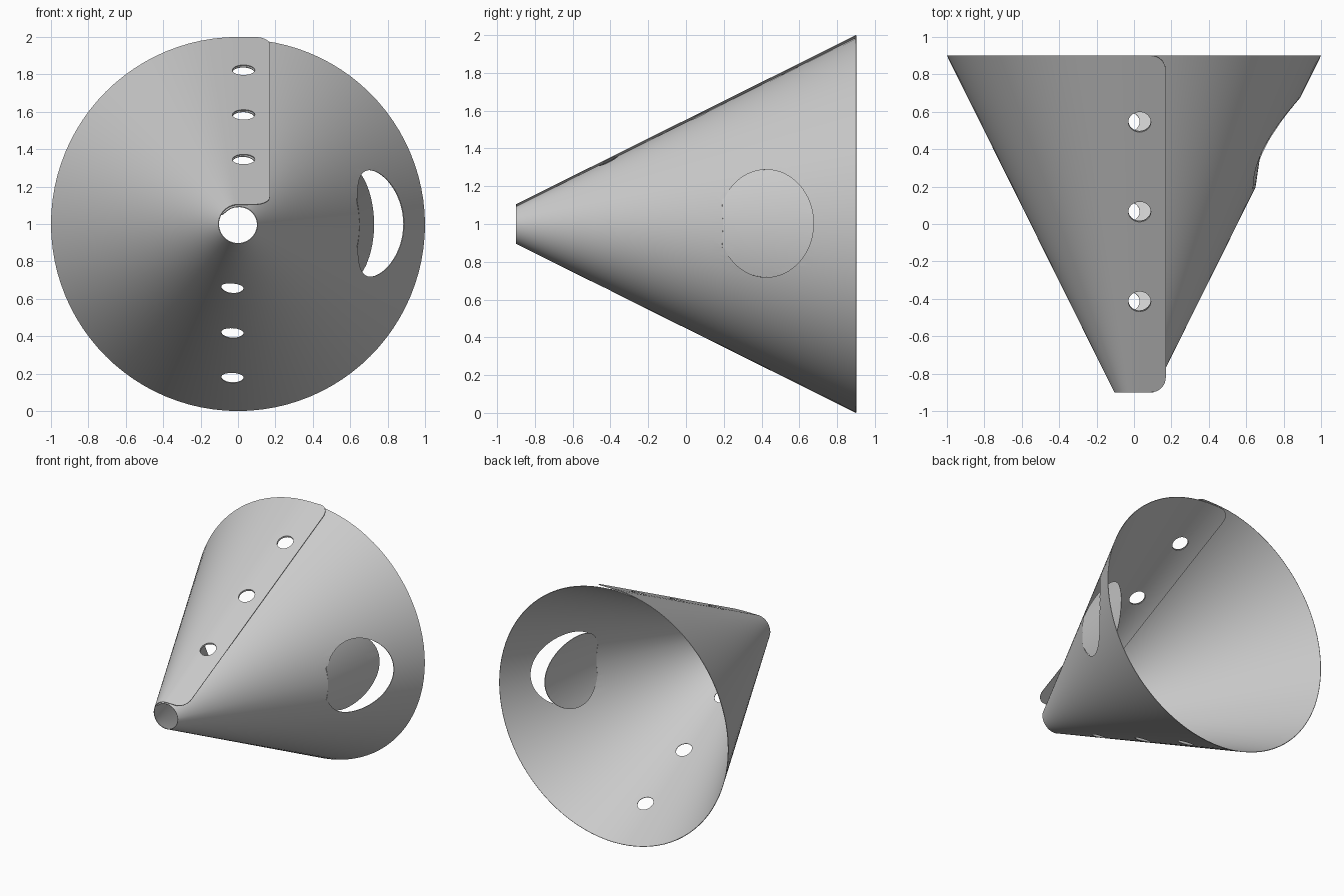
import bpy, bmesh, math
from mathutils import Matrix, Vector

cube = bpy.data.objects.get("Cube")
if cube:
    bpy.data.objects.remove(cube)

HALF, R_TIP, R_RIM = 0.9, 0.105, 1.0
SLOPE = math.atan((R_RIM - R_TIP) / (2 * HALF))
GAP, THICK, CORNER = 0.012, 0.004, 0.08

grey = bpy.data.materials.new("sheet_grey")
grey.use_nodes = True
grey.diffuse_color = (0.6, 0.6, 0.6, 1)
grey.node_tree.nodes["Principled BSDF"].inputs["Base Color"].default_value = (0.6, 0.6, 0.6, 1)


def radius(y):
    return R_TIP + (R_RIM - R_TIP) * (y + HALF) / (2 * HALF)


def tab_width(y, full):
    # Full width with rounded corners at both ends
    d = min(CORNER, HALF - abs(y))
    return full - CORNER + math.sqrt(max(0, CORNER**2 - (CORNER - d)**2))


def wrapped(angle, y):
    # Point on the cone, tucked slightly inward on the inner lap side
    r = radius(y) - GAP * min(1, max(0, 1 - angle / (math.pi / 2)))
    return Vector((r * math.sin(angle), y, 1 + r * math.cos(angle)))


def sheet_row(y):
    inner = tab_width(y, 0.15) / radius(y)
    row = [wrapped(-inner * (1 - i / 8), y) for i in range(8)]
    row += [wrapped(math.tau * i / 96, y) for i in range(97)]
    outer = tab_width(y, 0.17)
    row += [Vector((outer * i / 4, y, 1 + radius(y))) for i in range(1, 5)]
    return row


def add_object(name, bm):
    mesh = bpy.data.meshes.new(name)
    bm.to_mesh(mesh)
    bm.free()
    obj = bpy.data.objects.new(name, mesh)
    bpy.context.collection.objects.link(obj)
    return obj


def prism(name, outline, depth):
    # Closed outline in the y-z plane, extruded along x
    bm = bmesh.new()
    face = bm.faces.new([bm.verts.new(p) for p in outline])
    new = bmesh.ops.extrude_face_region(bm, geom=[face])["geom"]
    bmesh.ops.translate(bm, vec=(depth, 0, 0), verts=[v for v in new if isinstance(v, bmesh.types.BMVert)])
    bmesh.ops.recalc_face_normals(bm, faces=bm.faces)
    return add_object(name, bm)


def apply_modifiers(obj):
    graph = bpy.context.evaluated_depsgraph_get()
    mesh = bpy.data.meshes.new_from_object(obj.evaluated_get(graph))
    obj.modifiers.clear()
    obj.data = mesh


def cut(obj, cutter, operation):
    mod = obj.modifiers.new("cut", "BOOLEAN")
    mod.operation, mod.object, mod.solver = operation, cutter, "EXACT"
    apply_modifiers(obj)


# Rolled sheet with a flat outer lap and a wrapped inner lap
ends = [CORNER * (1 - math.cos(math.pi / 2 * i / 8)) for i in range(9)]
span = HALF - CORNER
rows = [-HALF + e for e in ends]
rows += [-span + 2 * span * i / 12 for i in range(1, 12)]
rows += [HALF - e for e in reversed(ends)]
bm = bmesh.new()
grid = [[bm.verts.new(p) for p in sheet_row(y)] for y in rows]
for low, high in zip(grid, grid[1:]):
    for i in range(len(low) - 1):
        bm.faces.new((low[i], low[i + 1], high[i + 1], high[i]))
cone = add_object("cone_sheet", bm)
solid = cone.modifiers.new("thickness", "SOLIDIFY")
solid.thickness, solid.offset = THICK, -1
apply_modifiers(cone)

# Side window and the flap cut from it
HINGE_Y = 0.195
outline = []
for i in range(64):
    t = math.tau * i / 64
    y = 0.425 + 0.25 * math.cos(t)
    if y > HINGE_Y + 0.005:
        outline.append((0.4, y, 1.003 + 0.285 * math.sin(t)))
    elif not outline or outline[-1][1] > HINGE_Y:
        outline.append((0.4, HINGE_Y, 1.003 + 0.125))
        outline.append((0.4, HINGE_Y, 1.003 - 0.125))
window = prism("window_cutter", outline, 0.8)
flap = cone.copy()
flap.data = cone.data.copy()
flap.name = "side_flap"
bpy.context.collection.objects.link(flap)
cut(flap, window, "INTERSECT")
cut(cone, window, "DIFFERENCE")
hinge = Vector((radius(HINGE_Y), HINGE_Y, 1))
flap.data.transform(Matrix.Translation(hinge) @ Matrix.Rotation(math.radians(18), 4, "Z")
                    @ Matrix.Translation(-hinge))

# Rows of round holes, above and below
cutters = [window]
for side in (1, -1):
    for y in (0.545, 0.065, -0.415):
        bm = bmesh.new()
        bmesh.ops.create_cone(bm, cap_ends=True, segments=32, radius1=0.06, radius2=0.06, depth=0.2)
        bmesh.ops.transform(bm, verts=bm.verts, matrix=Matrix.Translation((0.03 * side, y, 1 + side * radius(y)))
                            @ Matrix.Rotation(side * SLOPE, 4, "X"))
        punch = add_object("hole_cutter", bm)
        cut(cone, punch, "DIFFERENCE")
        cutters.append(punch)
for cutter in cutters:
    bpy.data.objects.remove(cutter)

# Colour and smooth shading
for obj in (cone, flap):
    obj.data.materials.clear()
    obj.data.materials.append(grey)
    bpy.ops.object.select_all(action="DESELECT")
    obj.select_set(True)
    bpy.context.view_layer.objects.active = obj
    bpy.ops.object.shade_smooth_by_angle(angle=math.radians(30))
